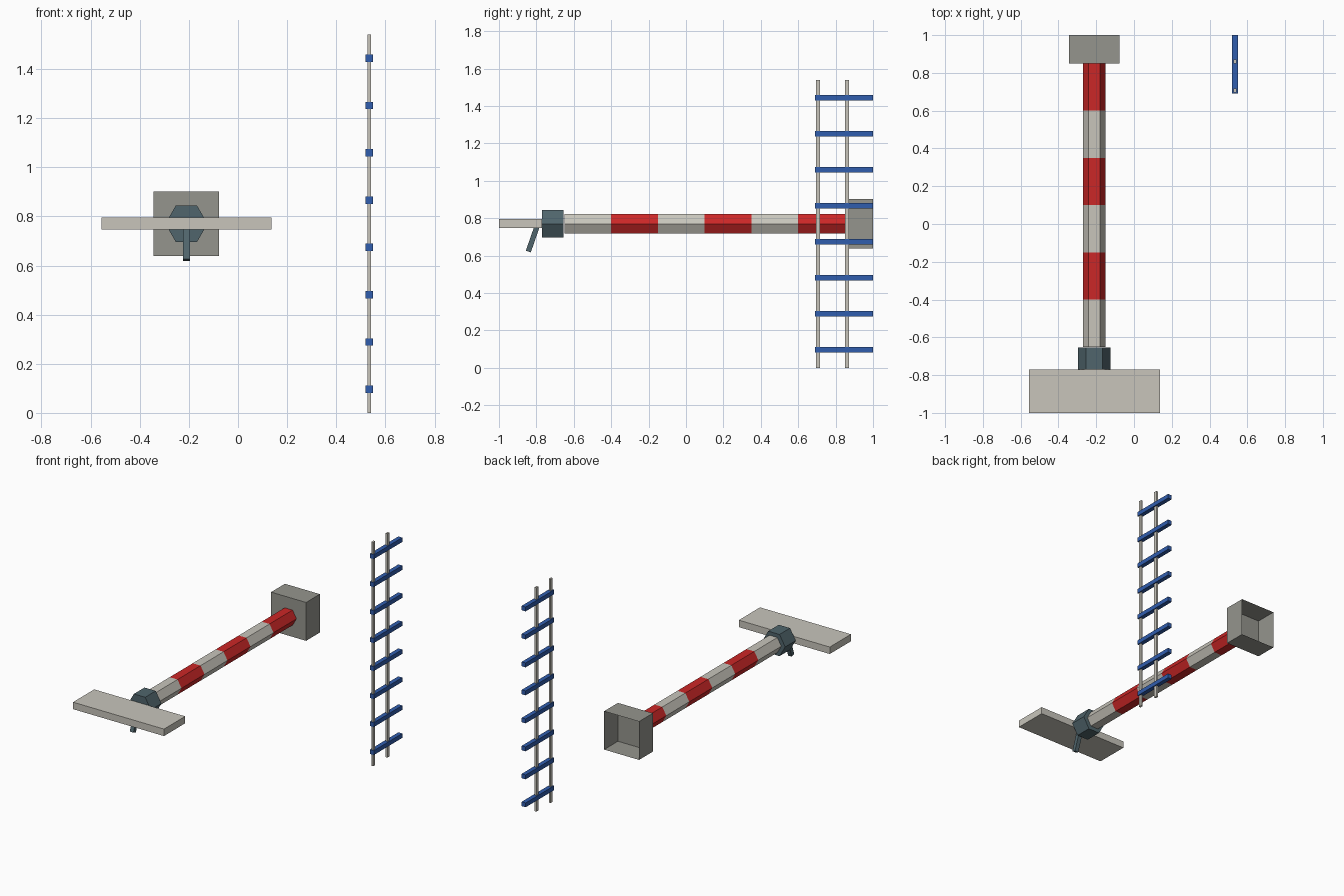
import bpy, bmesh, math
from mathutils import Matrix, Vector

if "Cube" in bpy.data.objects:
    bpy.data.objects.remove(bpy.data.objects["Cube"])


def material(name, rgb):
    m = bpy.data.materials.new(name)
    m.diffuse_color = (*rgb, 1)
    m.use_nodes = True
    m.node_tree.nodes["Principled BSDF"].inputs["Base Color"].default_value = m.diffuse_color
    return m


RED = material("red", (0.60, 0.02, 0.02))
BLUE = material("blue", (0.03, 0.11, 0.42))
CREAM = material("cream", (0.58, 0.56, 0.50))
SLATE = material("slate", (0.08, 0.13, 0.15))
GREY = material("grey", (0.30, 0.30, 0.27))
PX, PZ = -0.21, 0.77  # pole axis


def finish(name, bm, mat):
    me = bpy.data.meshes.new(name)
    bm.to_mesh(me)
    bm.free()
    me.materials.append(mat)
    ob = bpy.data.objects.new(name, me)
    bpy.context.collection.objects.link(ob)
    return ob


def box(name, lo, hi, mat, open_back=False):
    lo, hi = Vector(lo), Vector(hi)
    bm = bmesh.new()
    bmesh.ops.create_cube(bm, size=1, matrix=Matrix.Translation((lo + hi) / 2)
                          @ Matrix.Diagonal((*(hi - lo), 1)))
    if open_back:
        bm.normal_update()
        back = [f for f in bm.faces if f.normal.y > 0.9]
        bmesh.ops.delete(bm, geom=back, context='FACES')
    return finish(name, bm, mat)


def hex_bar(name, y0, y1, r, mat, caps):
    # six-sided bar along y, flat on top
    bm = bmesh.new()
    m = (Matrix.Translation((PX, (y0 + y1) / 2, PZ)) @ Matrix.Rotation(math.pi / 2, 4, 'X')
         @ Matrix.Rotation(math.pi / 2, 4, 'Z'))
    bmesh.ops.create_cone(bm, cap_ends=caps, segments=6, radius1=r, radius2=r,
                          depth=y1 - y0, matrix=m)
    # keep a corner pointing sideways
    if max(v.co.x for v in bm.verts) - PX < r * 0.95:
        bmesh.ops.rotate(bm, verts=bm.verts, cent=(PX, 0, PZ),
                         matrix=Matrix.Rotation(math.pi / 6, 3, 'Y'))
    return finish(name, bm, mat)


# striped pole
for i in range(6):
    y = -0.65 + 0.25 * i
    hex_bar(f"pole_band_{i + 1}", y, y + 0.25, 0.06, RED if i % 2 else CREAM, False)

# collar, flat board and hollow end box
hex_bar("collar", -0.77, -0.655, 0.086, SLATE, True)
box("board", (-0.555, -1.0, 0.747), (0.137, -0.77, 0.795), CREAM)
box("end_box", (-0.343, 0.85, 0.638), (-0.077, 1.0, 0.902), GREY, open_back=True)

# slanted lever under the board
a, b = Vector((PX, -0.843, 0.622)), Vector((PX, -0.795, 0.76))
bm = bmesh.new()
bmesh.ops.create_cube(bm, size=1, matrix=Matrix.Translation((a + b) / 2)
                      @ (b - a).to_track_quat('Z', 'X').to_matrix().to_4x4()
                      @ Matrix.Diagonal((0.028, 0.028, (b - a).length, 1)))
finish("lever", bm, SLATE)

# ladder
for name, y in (("ladder_rail_front", 0.706), ("ladder_rail_back", 0.861)):
    box(name, (0.528, y - 0.011, 0), (0.542, y + 0.011, 1.54), CREAM)
for i in range(8):
    z = 1.54 / 8 * (i + 0.5)
    box(f"ladder_rung_{i + 1}", (0.52, 0.69, z - 0.015), (0.55, 1.0, z + 0.015), BLUE)
